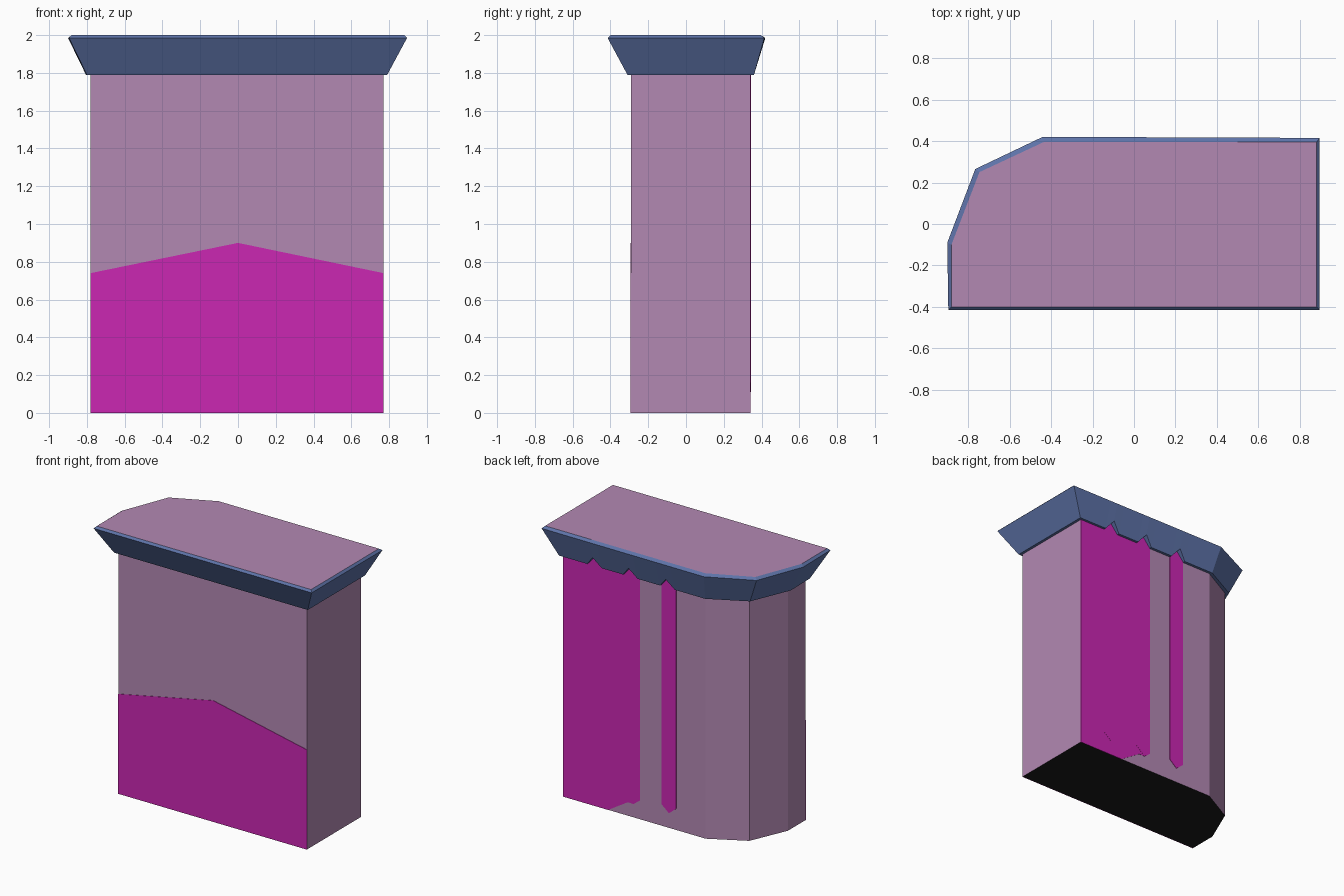
import bpy

if "Cube" in bpy.data.objects:
    bpy.data.objects.remove(bpy.data.objects["Cube"])


def material(name, rgb):
    m = bpy.data.materials.new(name)
    m.diffuse_color = (*rgb, 1)
    m.use_nodes = True
    m.node_tree.nodes["Principled BSDF"].inputs["Base Color"].default_value = m.diffuse_color
    return m


MAUVE = material("mauve", (0.45, 0.25, 0.45))
MAGENTA = material("magenta", (0.60, 0.02, 0.45))
BLUE = material("blue", (0.11, 0.17, 0.39))
BLACK = material("black", (0.01, 0.01, 0.01))


def loft(name, loops, mats, side=0, start=None, end=None):
    """Skin matching loops; start / end are material slots of optional caps."""
    n = len(loops[0])
    verts = [v for loop in loops for v in loop]
    faces, slots = [], []
    for r in range(len(loops) - 1):
        for i in range(n):
            j = (i + 1) % n
            faces.append((r * n + i, r * n + j, (r + 1) * n + j, (r + 1) * n + i))
            slots.append(side)
    if start is not None:
        faces.append(tuple(reversed(range(n))))
        slots.append(start)
    if end is not None:
        faces.append(tuple(range(len(verts) - n, len(verts))))
        slots.append(end)
    me = bpy.data.meshes.new(name)
    me.from_pydata(verts, [], faces)
    for m in mats:
        me.materials.append(m)
    for p, s in zip(me.polygons, slots):
        p.material_index = s
    ob = bpy.data.objects.new(name, me)
    bpy.context.collection.objects.link(ob)
    return ob


def at(outline, z):
    return [(x, y, z) for x, y in outline]


# Outlines, counter-clockwise from the front left corner
shaft = [(-.78, -.29), (.77, -.29), (.77, .34), (-.40, .34), (-.66, .20), (-.78, -.08)]
low = [(-.80, -.31), (.79, -.31), (.79, .36), (-.41, .36), (-.68, .22), (-.805, -.08)]
rim = [(-.895, -.415), (.895, -.415), (.895, .415), (-.44, .42), (-.765, .265), (-.90, -.09)]
top = [(-.88, -.40), (.88, -.40), (.88, .395), (-.435, .395), (-.745, .25), (-.88, -.10)]

# Shaft with dark underside
loft("shaft", [at(shaft, 0), at(shaft, 1.95)], [MAUVE, BLACK], 0, 1, 0)

# Flared cap, with three pointed notches along the lower back edge
BARS = (.50, .205, -.10)
RISE, Z0, Z1 = .07, 1.79, 1.985


def cap_loop(outline, z, notched, slope=0):
    pts = at(outline[:3], z)
    (xa, ya), (xb, yb) = outline[2], outline[3]
    for c in BARS:
        for dx, up in ((.06, 0), (0, RISE), (-.06, 0)):
            x = c + dx
            y = ya + (yb - ya) * (xa - x) / (xa - xb)
            h = up if notched else 0
            pts.append((x, y + slope * h, z + h))
    return pts + at(outline[3:], z)


loft("cap", [cap_loop(shaft, Z0, True),
             cap_loop(low, Z0, True, .06 / (Z1 - Z0)),
             cap_loop(rim, Z1, False),
             cap_loop(top, 2.0, False)], [BLUE, MAUVE], 0, None, 1)


# Thin magenta facings on the front and back
def facing(name, profile, y0, y1):
    loft(name, [[(x, y0, z) for x, z in profile],
                [(x, y1, z) for x, z in profile]], [MAGENTA], 0, 0, 0)


facing("front_facing", [(-.78, 0), (-.78, .74), (0, .90), (.77, .74), (.77, 0)][::-1],
       -.288, -.293)
facing("back_facing", [(.77, 0), (.77, Z0), (.14, Z0), (.14, .14), (.19, .10), (.24, .10),
                       (.40, 0)], .338, .342)

# Pointed bars behind the cap notches
for i, c in enumerate(BARS):
    facing(f"back_bar_{i + 1}",
           [(c + .06, .16), (c + .06, Z0), (c, Z0 + RISE), (c - .06, Z0),
            (c - .06, .16), (c, .11)], .338, .343)

# Make all normals point outward
import bmesh
for ob in bpy.context.collection.objects:
    if ob.name != "cap":
        bm = bmesh.new()
        bm.from_mesh(ob.data)
        bmesh.ops.recalc_face_normals(bm, faces=bm.faces)
        bm.to_mesh(ob.data)
        bm.free()
